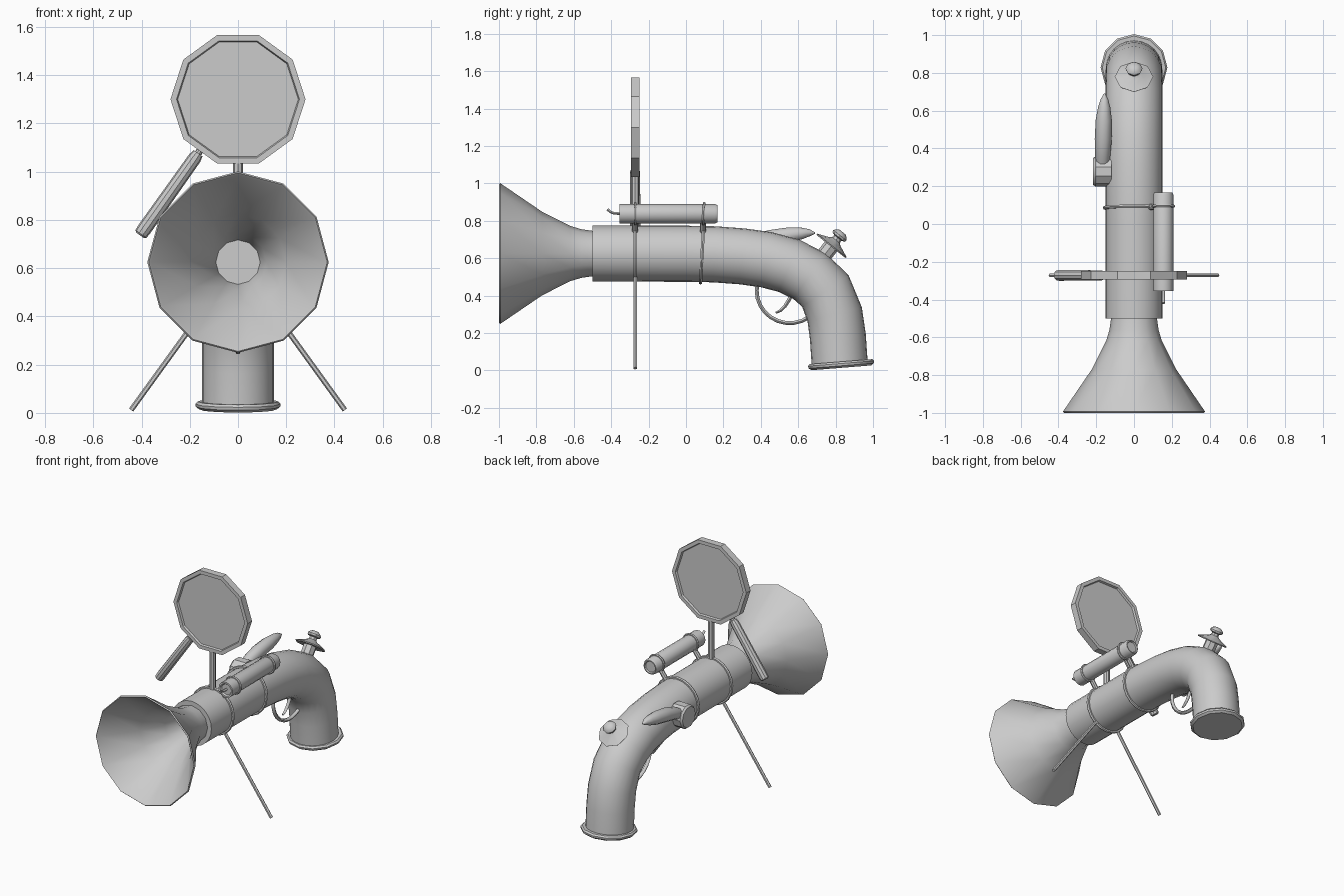
import bpy, bmesh, math
from mathutils import Vector

if "Cube" in bpy.data.objects:
    bpy.data.objects.remove(bpy.data.objects["Cube"])


def finish(name, bm, angle=35):
    bmesh.ops.remove_doubles(bm, verts=bm.verts, dist=1e-5)
    bmesh.ops.recalc_face_normals(bm, faces=bm.faces)
    me = bpy.data.meshes.new(name)
    bm.to_mesh(me)
    bm.free()
    ob = bpy.data.objects.new(name, me)
    bpy.context.collection.objects.link(ob)
    bpy.ops.object.select_all(action='DESELECT')
    ob.select_set(True)
    bpy.context.view_layer.objects.active = ob
    bpy.ops.object.shade_smooth_by_angle(angle=math.radians(angle))
    return ob


def skin(name, rings, sides, angle=35):
    """rings: list of (centre, u, v, radius); ends are capped."""
    bm = bmesh.new()
    loops = []
    for c, u, v, r in rings:
        r = max(r, 1e-6)
        loops.append([bm.verts.new(c + (u * math.cos(a) + v * math.sin(a)) * r)
                      for a in (2 * math.pi * i / sides for i in range(sides))])
    for a, b in zip(loops, loops[1:]):
        for i in range(sides):
            j = (i + 1) % sides
            bm.faces.new((a[i], a[j], b[j], b[i]))
    for end in (0, -1):
        if rings[end][3] > 1e-5:
            bm.faces.new(loops[end])
    return finish(name, bm, angle)


def frame(t):
    ref = Vector((1, 0, 0)) if abs(t.x) < 0.9 else Vector((0, 1, 0))
    v = t.cross(ref).normalized()
    return v.cross(t).normalized(), v


def sweep(name, pts, radii, sides=8, angle=35):
    pts = [Vector(p) for p in pts]
    if not isinstance(radii, (list, tuple)):
        radii = [radii] * len(pts)
    rings = []
    for i, p in enumerate(pts):
        t = Vector()
        if i:
            t += (p - pts[i - 1]).normalized()
        if i < len(pts) - 1:
            t += (pts[i + 1] - p).normalized()
        rings.append((p, *frame(t.normalized()), radii[i]))
    return skin(name, rings, sides, angle)


def lathe(name, origin, axis, profile, sides=12, angle=35):
    """profile: (distance along axis, radius)."""
    o, ax = Vector(origin), Vector(axis).normalized()
    u, v = frame(ax)
    return skin(name, [(o + ax * d, u, v, r) for d, r in profile], sides, angle)


def ring(name, loc, major, minor, tilt=0):
    bpy.ops.mesh.primitive_torus_add(location=loc, major_radius=major, minor_radius=minor,
                                     major_segments=20, minor_segments=6,
                                     rotation=(math.radians(90 + tilt), 0, 0))
    bpy.context.object.name = name
    bpy.ops.object.shade_smooth_by_angle(angle=math.radians(50))


# barrel bending down into the grip
path = [(-.5, .625), (.0, .624), (.15, .621), (.3, .61), (.43, .592), (.55, .56),
        (.66, .505), (.745, .425), (.795, .3), (.812, .18), (.822, .03)]
sweep("barrel_and_grip", [(0, y, z) for y, z in path], .15, 24)

# grip end cap
lathe("grip_cap", (0, .828, .047), (0, .08, -1),
      [(0, .15), (0, .168), (.01, .177), (.022, .175), (.033, .16)], 12)

# flared muzzle with hollow interior
lathe("muzzle_horn", (0, 0, .625), (0, 1, 0),
      [(-.49, .09), (-.62, .118), (-.77, .2), (-.99, .36), (-1, .37), (-.993, .376),
       (-.77, .224), (-.62, .148), (-.56, .13), (-.49, .12)], 12, 40)

# round dish with recessed faces, on a post, with an angled handle
lathe("round_plate", (0, -.272, 1.3), (0, 1, 0),
      [(-.01, 0), (-.01, .25), (-.023, .255), (-.023, .28),
       (.023, .28), (.023, .255), (.01, .25), (.01, 0)], 10, 20)
sweep("plate_post", [(0, -.272, .76), (0, -.272, 1.05)], .02, 8)
hd = Vector((-.255, 0, -.36))
lathe("plate_handle", (-.145, -.272, 1.105), hd,
      [(0, .015), (.035, .015), (.035, .022), (.06, .028), (.42, .03), (.445, .028), (.452, .02)], 10)

# bipod legs
for side, s in (("left", -1), ("right", 1)):
    sweep("leg_" + side, [(s * .09, -.272, .5), (s * .443, -.272, .012)], .011, 6)

# stick strapped above the barrel, with fuse
tx, tz = .155, .838
lathe("strapped_stick", (tx, 0, tz), (0, 1, 0),
      [(-.345, .035), (-.355, .042), (-.355, .053), (.155, .053), (.168, .047), (.168, .04), (.16, .036)], 14)
sweep("fuse", [(tx, -.34, tz), (tx, -.385, tz + .002), (tx, -.405, tz + .01), (tx, -.42, tz + .024)],
      .008, 6, 60)

# straps and struts holding the stick
d = Vector((tx, 0, tz - .625)).normalized()
for i, (y, tilt) in enumerate(((-.272, 0), (.086, -3))):
    ring(f"barrel_strap_{i}", (0, y, .624), .155, .01, tilt)
    ring(f"stick_strap_{i}", (tx, y + i * .008, tz), .055, .008, tilt)
    c = Vector((0, y + i * .004, .625))
    sweep(f"strap_strut_{i}", [c + d * .14, c + d * .22], .016, 8)

# side hammer: pivot drum and curved pointed lever
lathe("hammer_pivot", (-.12, .278, .64), (-1, 0, 0), [(0, .08), (.085, .08), (.097, .07)], 10)
lever = [(.28, .645, .035), (.36, .685, .04), (.45, .708, .045), (.55, .724, .043),
         (.62, .733, .032), (.66, .736, .02), (.69, .735, .004)]
sweep("hammer_lever", [(-.168 + .03 * (y - .28), y, z) for y, z, r in lever],
      [r for y, z, r in lever], 10, 50)

# mushroom knob on the bend
lathe("top_knob", (0, .777, .665), (0, .62, .78),
      [(-.06, .042), (0, .042), (-.003, .098), (.004, .102), (.03, .04), (.04, .026), (.056, .024),
       (.062, .042), (.074, .045), (.086, .036), (.096, .02)], 8, 40)

# trigger guard and trigger
arc = [math.radians(165 + 14 * i) for i in range(11)]
sweep("trigger_guard", [(0, .555 + .177 * math.cos(a), .425 + .172 * math.sin(a)) for a in arc], .012, 6, 60)
sweep("trigger", [(0, .565, .43), (0, .555, .385), (0, .53, .345), (0, .505, .32), (0, .48, .308)],
      [.013, .012, .011, .009, .006], 6, 60)
